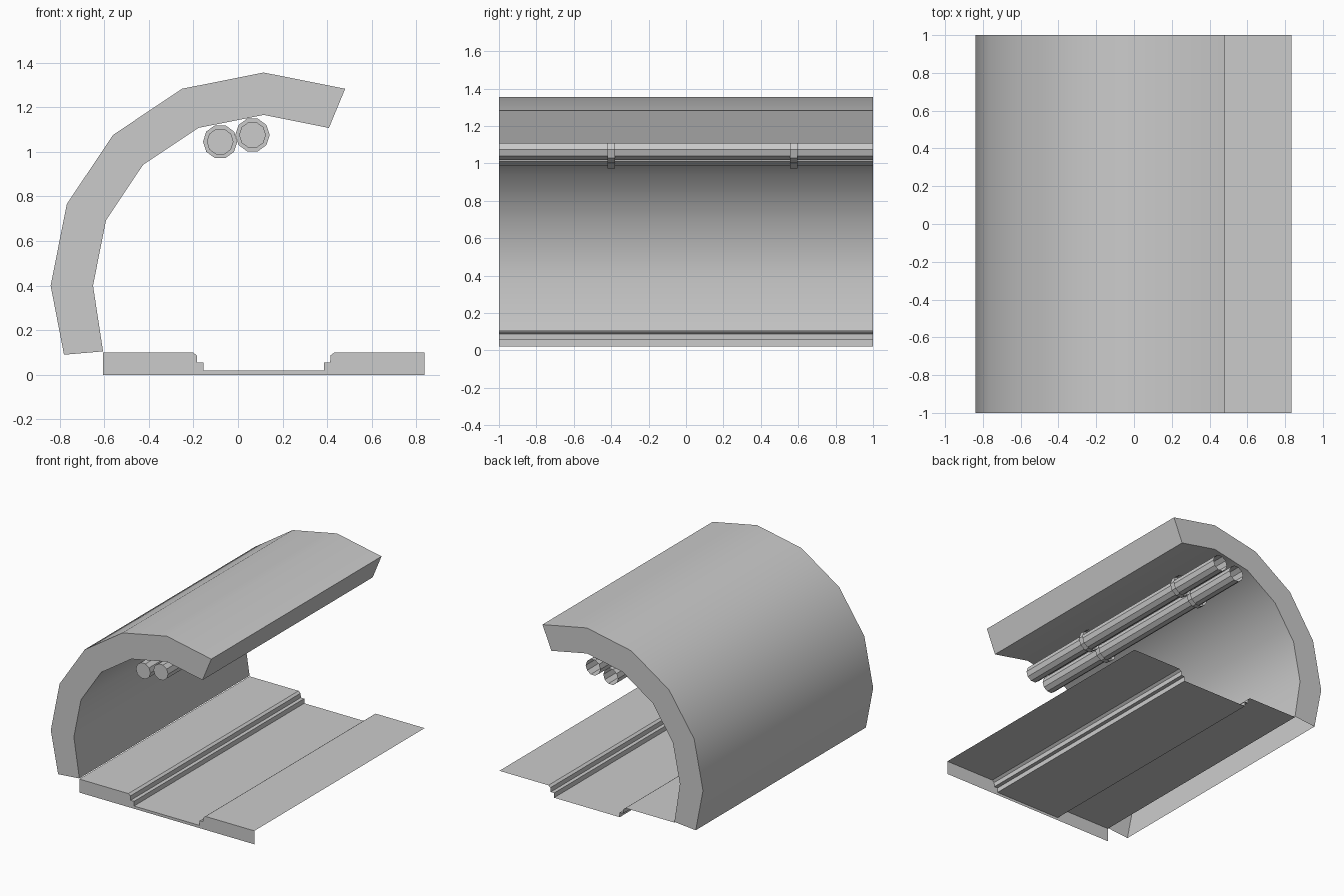
import bpy, bmesh
from math import cos, sin, radians

if "Cube" in bpy.data.objects:
    bpy.data.objects.remove(bpy.data.objects["Cube"])

CX = 0.115           # tunnel axis in x
CZ = 0.40            # arch centre height


def extrude(name, pts, y0, y1, closed=False, front=True, back=False, foot=(), hole=None):
    """Sweep a clockwise x/z profile along y; foot adds points to the front cap,
    hole turns the front cap into a ring."""
    bm = bmesh.new()
    f = [bm.verts.new((x, y0, z)) for x, z in pts]
    b = [bm.verts.new((x, y1, z)) for x, z in pts]
    n = len(pts)
    for i in range(n if closed else n - 1):
        j = (i + 1) % n
        bm.faces.new((f[i], f[j], b[j], b[i]))
    if hole:
        h = [bm.verts.new((x, y0, z)) for x, z in hole]
        for i in range(n):
            j = (i + 1) % n
            bm.faces.new((f[j], f[i], h[i], h[j]))
    elif front:
        extra = [bm.verts.new((x, y0, z)) for x, z in foot]
        bm.faces.new((f + extra)[::-1])
    if back:
        bm.faces.new(b)
    me = bpy.data.meshes.new(name)
    bm.to_mesh(me)
    bm.free()
    ob = bpy.data.objects.new(name, me)
    bpy.context.collection.objects.link(ob)
    return ob


def arc(r):
    return [(CX + r * cos(radians(a)), CZ + r * sin(radians(a)))
            for a in (180, 157.5, 135, 112.5, 90, 67.5)]


def circle(x, z, r, n=10):
    return [(x + r * cos(radians(-360 * i / n)), z + r * sin(radians(-360 * i / n)))
            for i in range(n)]


# Arched tunnel shell, hollow and open along its foot
shell = extrude("tunnel_shell",
                [(-0.78, 0.09)] + arc(0.955) + arc(0.765)[::-1] + [(-0.605, 0.105)],
                -1, 1, back=True)
bpy.context.view_layer.objects.active = shell
shell.select_set(True)
bpy.ops.object.shade_smooth_by_angle(angle=radians(30))

# Floor: two walkways with stepped edges around a sunken channel
half = [(0.72, 0.10), (0.317, 0.10), (0.30, 0.087), (0.298, 0.055),
        (0.27, 0.055), (0.27, 0.02)]
floor = [(CX - d, z) for d, z in half] + [(CX + d, z) for d, z in half[::-1]]
extrude("floor", floor, -1, 1, foot=[(CX + 0.72, 0), (CX - 0.72, 0)])

# Ceiling pipes with two clamps each
for k, (x, z) in enumerate([(-0.08, 1.045), (0.065, 1.075)], 1):
    extrude(f"pipe_{k}", circle(x, z, 0.06), -1, 1, closed=True)
    for m, y in enumerate((-0.40, 0.577), 1):
        extrude(f"pipe_{k}_clamp_{m}", circle(x, z, 0.077), y - 0.02, y + 0.02,
                closed=True, hole=circle(x, z, 0.06))
